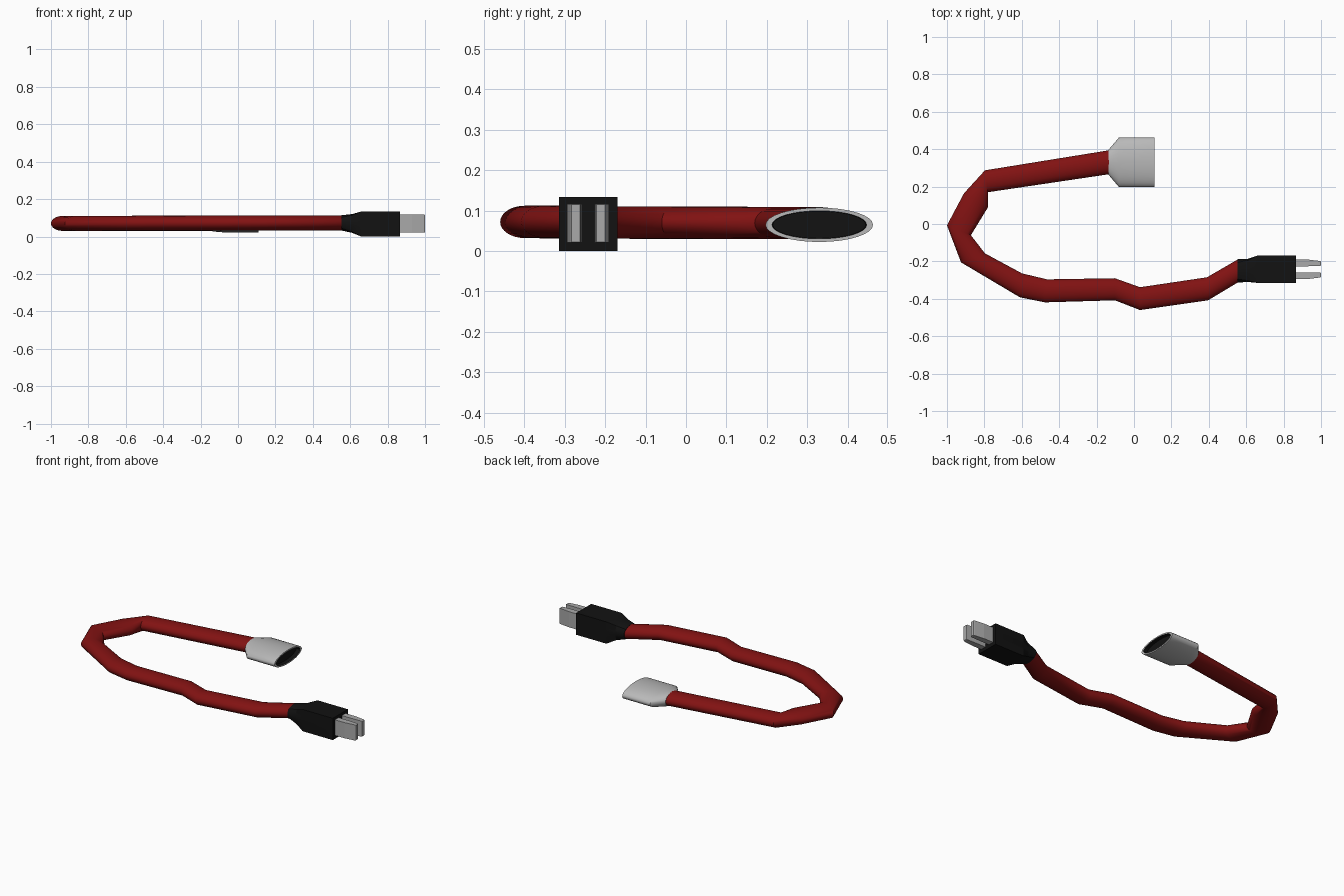
import bpy, math

if "Cube" in bpy.data.objects:
    bpy.data.objects.remove(bpy.data.objects["Cube"])

def material(name, color):
    m = bpy.data.materials.new(name)
    m.diffuse_color = (*color, 1)
    m.use_nodes = True
    m.node_tree.nodes["Principled BSDF"].inputs["Base Color"].default_value = m.diffuse_color
    return m

RED = material("dark red", (0.22, 0.006, 0.006))
BLACK = material("black", (0.006, 0.006, 0.006))
SILVER = material("silver", (0.48, 0.48, 0.48))
STEEL = material("steel", (0.40, 0.40, 0.40))
N = 32

def loft(name, rings, mat, cap_start=True, cap_end=True, smooth=35):
    """Skin a list of equal-length rings of points."""
    n = len(rings[0])
    verts = [p for r in rings for p in r]
    faces = []
    for k in range(len(rings) - 1):
        for i in range(n):
            j = (i + 1) % n
            faces.append((k*n + i, k*n + j, (k+1)*n + j, (k+1)*n + i))
    if cap_start:
        faces.append(tuple(reversed(range(n))))
    if cap_end:
        faces.append(tuple(range((len(rings) - 1)*n, len(rings)*n)))
    me = bpy.data.meshes.new(name)
    me.from_pydata(verts, [], faces)
    me.materials.append(mat)
    ob = bpy.data.objects.new(name, me)
    bpy.context.collection.objects.link(ob)
    bpy.ops.object.select_all(action='DESELECT')
    ob.select_set(True)
    bpy.context.view_layer.objects.active = ob
    if smooth:
        bpy.ops.object.shade_smooth_by_angle(angle=math.radians(smooth))
    return ob

def ring(x, y, z, ry, rz, square=0.0):
    """Ring facing x, blending from ellipse (0) to rectangle (1)."""
    pts = []
    for i in range(N):
        a = 2*math.pi*i/N
        c, s = math.cos(a), math.sin(a)
        k = 1 + square*(1/max(abs(c), abs(s)) - 1)
        pts.append((x, y + ry*c*k, z + rz*s*k))
    return pts

# Flattened cable: left and right edge of each bend, seen from above
edges = [((-.134, .266), (-.134, .394)), ((-.781, .170), (-.797, .287)),
         ((-.781, .089), (-.909, .164)), ((-.872, -.060), (-1, -.007)),
         ((-.797, -.157), (-.925, -.205)), ((-.599, -.264), (-.610, -.392)),
         ((-.465, -.296), (-.476, -.419)), ((-.102, -.290), (-.102, -.408)),
         ((.032, -.338), (.032, -.460)), ((.390, -.285), (.396, -.408)),
         ((.556, -.189), (.556, -.312))]
rings = []
for k, ((ax, ay), (bx, by)) in enumerate(edges):
    zc = 0.069 + 0.004*k/(len(edges) - 1)
    pts = []
    for i in range(N):
        t = 2*math.pi*i/N
        u = 0.5 + 0.5*math.cos(t)
        pts.append((ax + (bx - ax)*u, ay + (by - ay)*u, zc + 0.04*math.sin(t)))
    rings.append(pts)
loft("cable", rings, RED)

# Oval socket shell with a rim, and its dark recessed opening
SY, SZ = 0.33, 0.065
loft("socket_shell", [ring(-.137, SY, .068, .066, .041),
                      ring(-.08, SY, SZ, .133, .0425),
                      ring(.11, SY, SZ, .133, .0425),
                      ring(.11, SY, SZ, .117, .0345)], SILVER, cap_end=False)
loft("socket_opening", [ring(.11, SY, SZ, .117, .0345),
                        ring(.085, SY, SZ, .115, .0335)], BLACK, cap_start=False)

# Plug body: round neck flaring to a box
PY, PZ = -0.242, 0.067
loft("plug_body", [ring(.553, -.25, .073, .063, .041, 0),
                   ring(.61, -.248, .070, .062, .050, .6),
                   ring(.66, PY, PZ, .073, .067, 1),
                   ring(.865, PY, PZ, .073, .067, 1)], BLACK, smooth=20)

# Two flat prongs, tapered on the outer side near the tip
def prong(name, side):
    def rect(x, inner, outer, h):
        ys = sorted((PY + side*inner, PY + side*outer))
        return [(x, ys[0], .069 - h), (x, ys[1], .069 - h),
                (x, ys[1], .069 + h), (x, ys[0], .069 + h)]
    loft(name, [rect(.85, .016, .052, .048), rect(.93, .016, .052, .048),
                rect(.995, .018, .044, .048), rect(1.0, .020, .042, .046)], STEEL, smooth=0)

prong("left_prong", -1)
prong("right_prong", 1)
